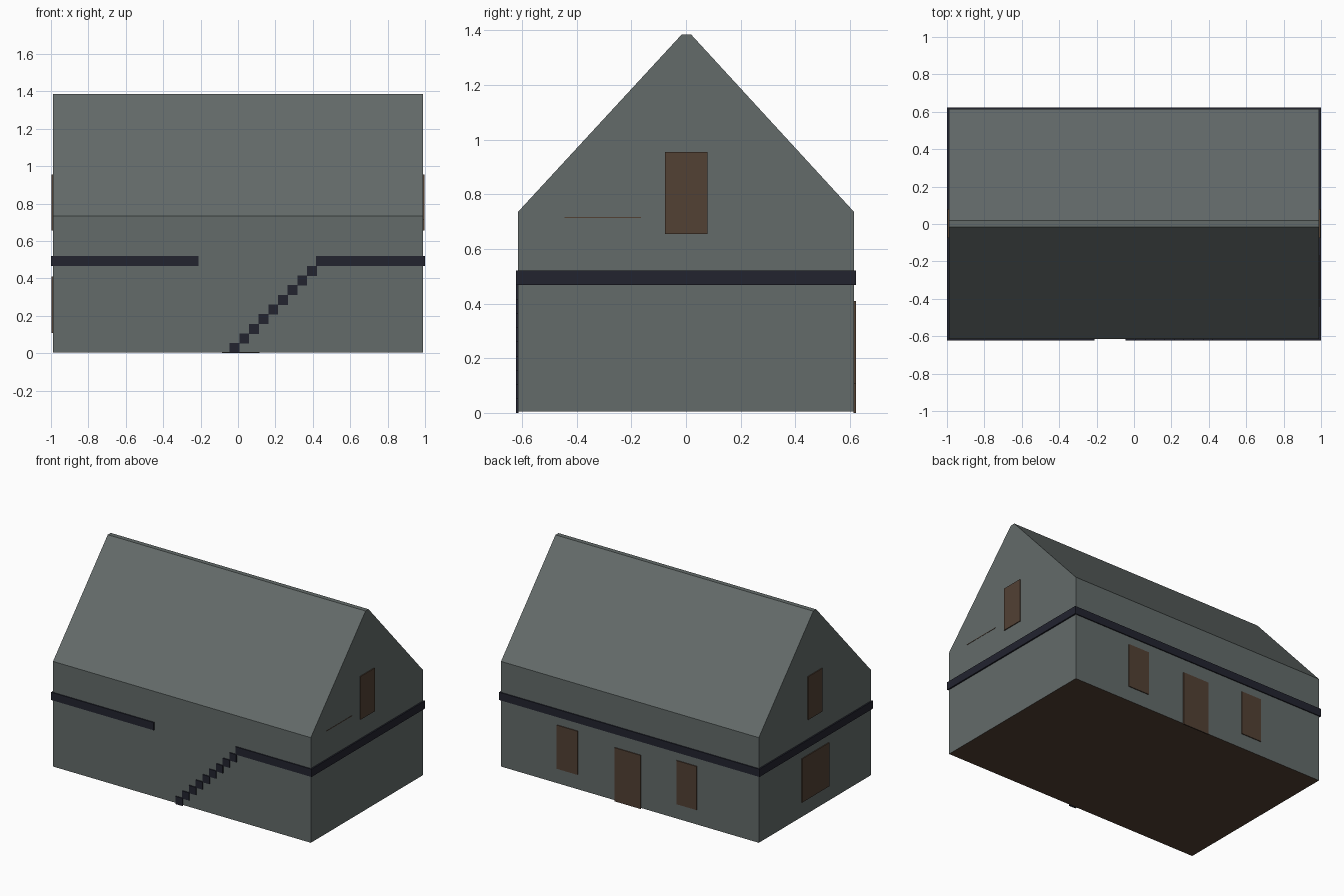
import bpy, bmesh

if "Cube" in bpy.data.objects:
    bpy.data.objects.remove(bpy.data.objects["Cube"])


def material(name, rgb):
    m = bpy.data.materials.new(name)
    m.diffuse_color = (*rgb, 1)
    m.use_nodes = True
    m.node_tree.nodes["Principled BSDF"].inputs["Base Color"].default_value = m.diffuse_color
    return m


GREY = material("slate grey", (0.125, 0.146, 0.143))
NAVY = material("dark navy", (0.016, 0.017, 0.028))
BROWN = material("dark brown", (0.085, 0.052, 0.034))


def finish(name, bm, mats):
    bmesh.ops.recalc_face_normals(bm, faces=bm.faces)
    me = bpy.data.meshes.new(name)
    bm.to_mesh(me)
    bm.free()
    for m in mats:
        me.materials.append(m)
    ob = bpy.data.objects.new(name, me)
    bpy.context.collection.objects.link(ob)
    return ob


def boxes(name, spans, mat):
    """One object from boxes given as (x0, x1, y0, y1, z0, z1)."""
    bm = bmesh.new()
    for x0, x1, y0, y1, z0, z1 in spans:
        vs = bmesh.ops.create_cube(bm, size=1)["verts"]
        for v in vs:
            v.co.x = x1 if v.co.x > 0 else x0
            v.co.y = y1 if v.co.y > 0 else y0
            v.co.z = z1 if v.co.z > 0 else z0
    return finish(name, bm, [mat])


HX, HY, BASE = 0.99, 0.615, 0.005

# House shell: gable profile extruded along x, brown underside
profile = [(-HY, BASE), (HY, BASE), (HY, 0.735), (0.018, 1.385), (-0.015, 1.385), (-HY, 0.735)]
bm = bmesh.new()
face = bm.faces.new([bm.verts.new((-HX, y, z)) for y, z in profile])
ext = bmesh.ops.extrude_face_region(bm, geom=[face])["geom"]
for v in ext:
    if isinstance(v, bmesh.types.BMVert):
        v.co.x = HX
bmesh.ops.recalc_face_normals(bm, faces=bm.faces)
for f in bm.faces:
    f.material_index = 1 if f.normal.z < -0.9 else 0
finish("house_shell", bm, [GREY, BROWN])

# Trim band around the walls, open at the front for the stair
B0, B1, BX, BY = 0.467, 0.521, 1.0, 0.622
boxes("trim_band", [
    (-BX, BX, HY - 0.002, BY, B0, B1),
    (-BX, -HX + 0.002, -BY, HY, B0, B1),
    (HX - 0.002, BX, -BY, HY, B0, B1),
    (-HX, -0.212, -BY, -HY + 0.002, B0, B1),
    (0.417, HX, -BY, -HY + 0.002, B0, B1)], NAVY)

# Stair stripe: nine stepped blocks climbing to the band
boxes("stair_steps", [
    (-0.045 + 0.0517 * i, 0.008 + 0.0517 * i, -BY, -HY + 0.002,
     0.0517 * i, 0.0535 + 0.0517 * i) for i in range(9)], NAVY)

# Back windows and door
P = 0.006
boxes("back_windows", [(x0, x1, HY - 0.002, HY + P, 0.107, 0.41)
                       for x0, x1 in ((0.40, 0.56), (-0.515, -0.36))], BROWN)
boxes("back_door", [(-0.085, 0.115, HY - 0.002, HY + P, 0, 0.372)], BROWN)

# Gable windows on both ends, wide window low on the left end
for side, name in ((1, "right"), (-1, "left")):
    a, b = sorted((side * (HX - 0.002), side * (HX + P)))
    spans = [(a, b, -0.076, 0.079, 0.655, 0.955)]
    if side < 0:
        spans.append((a, b, -0.152, 0.145, 0.107, 0.41))
    boxes(name + "_gable_windows", spans, BROWN)

# Thin ledge line on the right gable
boxes("right_ledge_line", [(HX - 0.002, HX + 0.002, -0.445, -0.165, 0.713, 0.717)], BROWN)
